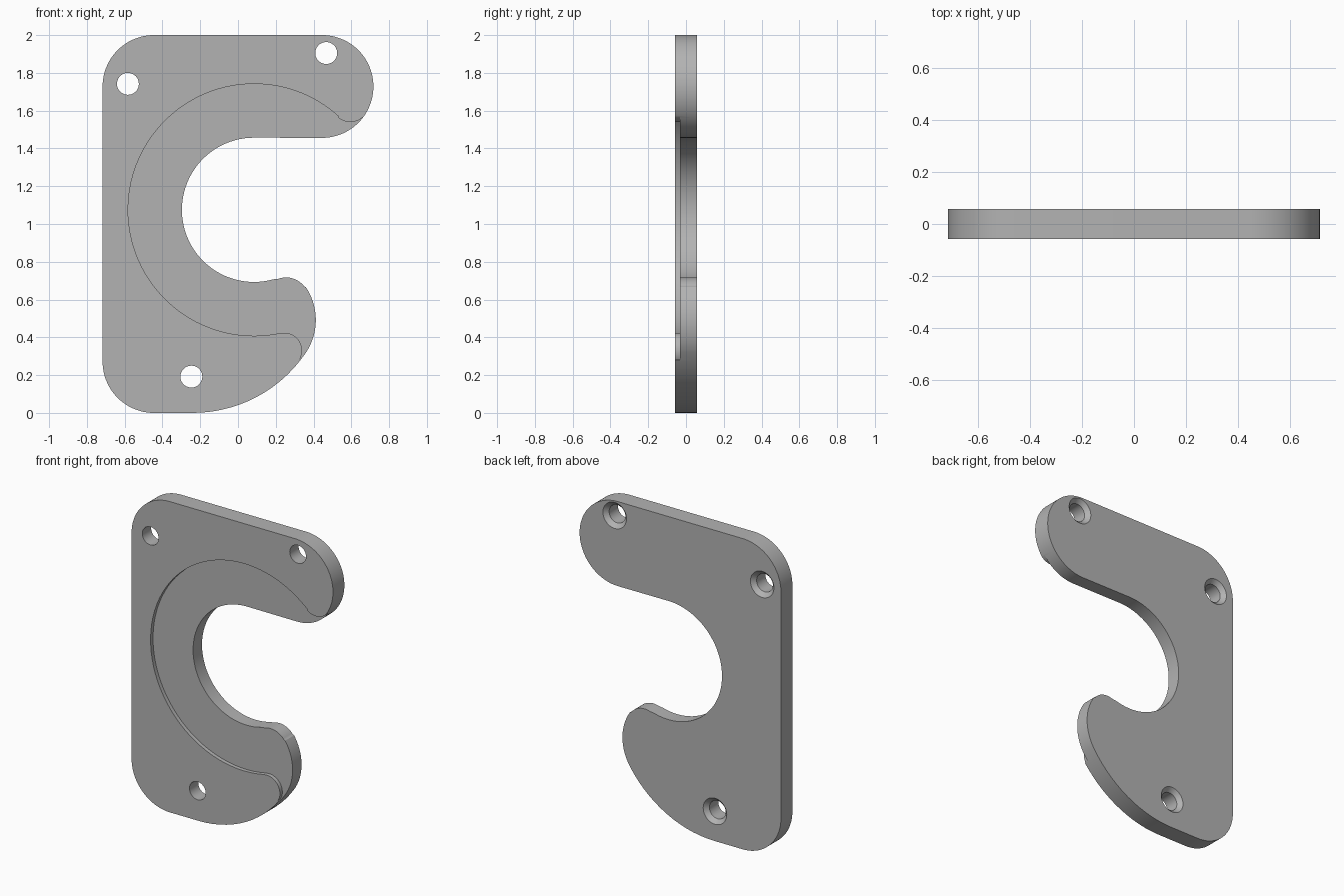
import bpy, bmesh
from math import cos, sin, radians, pi

if "Cube" in bpy.data.objects:
    bpy.data.objects.remove(bpy.data.objects["Cube"], do_unlink=True)

HALF = 0.058       # half the plate thickness
STEP = -0.033      # floor of the front recess
HOLE_R = 0.058


def arc(cx, cz, r, a0, a1):
    """Points on an arc from a0 to a1 degrees, about one every 4 degrees."""
    n = max(2, round(abs(a1 - a0) / 4))
    return [(cx + r * cos(radians(a0 + (a1 - a0) * i / n)),
             cz + r * sin(radians(a0 + (a1 - a0) * i / n))) for i in range(n + 1)]


def to_object(name, bm):
    bmesh.ops.recalc_face_normals(bm, faces=bm.faces)
    mesh = bpy.data.meshes.new(name)
    bm.to_mesh(mesh)
    bm.free()
    obj = bpy.data.objects.new(name, mesh)
    bpy.context.collection.objects.link(obj)
    return obj


def slab(name, outline, y0, y1):
    """Outline in x and z, extruded along y."""
    bm = bmesh.new()
    face = bm.faces.new([bm.verts.new((x, y0, z)) for x, z in outline])
    out = bmesh.ops.extrude_face_region(bm, geom=[face])
    moved = [v for v in out["geom"] if isinstance(v, bmesh.types.BMVert)]
    bmesh.ops.translate(bm, verts=moved, vec=(0, y1 - y0, 0))
    return to_object(name, bm)


def lathe(name, x, z, profile, n=40):
    """Closed solid turned about the y direction from (y, radius) pairs."""
    bm = bmesh.new()
    rings = [[bm.verts.new((x + r * cos(2 * pi * i / n), y, z + r * sin(2 * pi * i / n)))
              for i in range(n)] for y, r in profile]
    for a, b in zip(rings, rings[1:]):
        for i in range(n):
            j = (i + 1) % n
            bm.faces.new((a[i], a[j], b[j], b[i]))
    bm.faces.new(rings[0])
    bm.faces.new(rings[-1])
    return to_object(name, bm)


def cut(target, cutter):
    cutter.hide_render = True
    mod = target.modifiers.new("cut", "BOOLEAN")
    mod.operation = "DIFFERENCE"
    mod.solver = "EXACT"
    mod.object = cutter
    bpy.context.view_layer.objects.active = target
    bpy.ops.object.modifier_apply(modifier=mod.name)
    bpy.data.objects.remove(cutter, do_unlink=True)


# Hook-shaped plate
plate = slab("hook_plate", (
    arc(0.445, 1.728, 0.272, -90, 90)         # rounded upper arm
    + arc(-0.445, 1.728, 0.272, 90, 180)      # upper outer corner
    + arc(-0.445, 0.272, 0.272, 180, 270)     # lower outer corner
    + arc(-0.24, 0.723, 0.723, -90, -34.2)    # sweeping underside
    + arc(0.1, 0.492, 0.312, -34.2, 34)[1:]   # lower arm
    + arc(0.255, 0.597, 0.12, 34, 109.6)[1:]  # lower arm tip
    + arc(0.085, 1.075, 0.382, -70.4, -270)[1:]  # round mouth
), -HALF, HALF)

# Shallow recess around the mouth on the front
cut(plate, slab("recess_cutter", (
    arc(0.085, 1.075, 0.667, 47.9, 282.1)
    + arc(0.245, 0.33, 0.094, 102.1, -30)[1:]
    + [(0.5, 0.2), (0.9, 0.25), (0.9, 1.6)]
    + arc(0.595, 1.64, 0.1, -40, -132.1)[:-1]
), -0.2, STEP))

# Screw holes, countersunk at the back
for x, z in ((-0.583, 1.742), (0.467, 1.905), (-0.247, 0.192)):
    cut(plate, lathe("hole_cutter", x, z, (
        (-0.1, HOLE_R), (HALF - 0.026, HOLE_R), (HALF + 0.026, HOLE_R + 0.052))))

# Plain grey finish
grey = bpy.data.materials.new("grey")
grey.use_nodes = True
color = (0.45, 0.45, 0.45, 1)
grey.diffuse_color = color
grey.node_tree.nodes["Principled BSDF"].inputs["Base Color"].default_value = color
plate.data.materials.clear()
plate.data.materials.append(grey)
for poly in plate.data.polygons:
    poly.material_index = 0

bpy.ops.object.select_all(action="DESELECT")
plate.select_set(True)
bpy.context.view_layer.objects.active = plate
bpy.ops.object.shade_smooth_by_angle(angle=radians(30))
